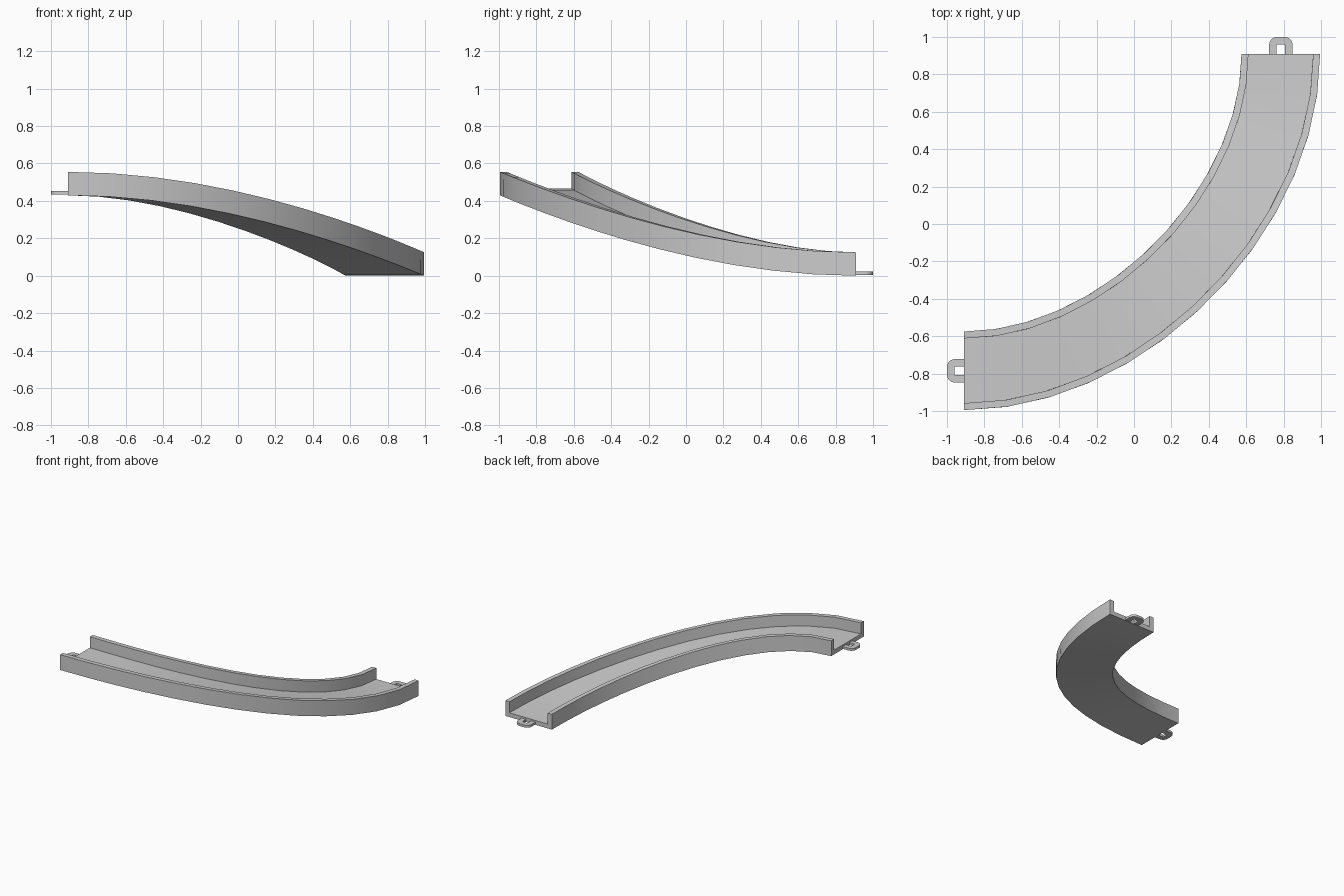
import bpy, bmesh, math
from mathutils import Vector
from mathutils.geometry import interpolate_bezier

if "Cube" in bpy.data.objects:
    bpy.data.objects.remove(bpy.data.objects["Cube"])

R, MID, END, RISE = 1.695, 0.785, 0.91, 0.43
SEGS = 13


def finish(name, bm, smooth=True):
    bmesh.ops.recalc_face_normals(bm, faces=bm.faces)
    mesh = bpy.data.meshes.new(name)
    bm.to_mesh(mesh)
    bm.free()
    ob = bpy.data.objects.new(name, mesh)
    bpy.context.collection.objects.link(ob)
    bpy.ops.object.select_all(action='DESELECT')
    bpy.context.view_layer.objects.active = ob
    ob.select_set(True)
    if smooth:
        bpy.ops.object.shade_smooth_by_angle(angle=math.radians(30))
    return ob


# Descending centre line: level at both ends, turning a quarter circle
p0 = Vector((-END, -MID, RISE))
p1 = p0 + Vector((R / 2, 0, 0))
p3 = Vector((MID, END, 0))
p2 = p3 - Vector((0, R / 2, 0))
path = interpolate_bezier(p0, p1, p2, p3, SEGS + 1)


def tangent(t):
    return ((p1 - p0) * (1 - t) ** 2 + (p2 - p1) * 2 * t * (1 - t)
            + (p3 - p2) * t * t).normalized()


# Channel: U-shaped profile swept along the centre line
half = [(0.21, 0), (0.21, 0.125), (0.173, 0.125), (0.173, 0.035)]
profile = half + [(-x, z) for x, z in reversed(half)]
bm = bmesh.new()
rings = []
for i, p in enumerate(path):
    tan = tangent(i / SEGS)
    side = tan.cross(Vector((0, 0, 1))).normalized()
    up = side.cross(tan)
    rings.append([bm.verts.new(p + side * x + up * z) for x, z in profile])
n = len(profile)
for a, b in zip(rings, rings[1:]):
    for k in range(n):
        m = (k + 1) % n
        bm.faces.new((a[k], a[m], b[m], b[k]))
bm.faces.new(rings[0])
bm.faces.new(rings[-1])
finish("track_channel", bm)


# Connector loops: flat rounded U with a square hole, one on each end
def connector(name, place, z0):
    outer, inner = [], []
    w, hole, r, length = 0.0625, 0.022, 0.042, 0.09
    outer.append((w, -0.005))
    inner.append((hole, -0.005))
    for i in range(6):
        a = math.pi / 2 * i / 5
        outer.append((w - r + r * math.cos(a), length - r + r * math.sin(a)))
        inner.append((hole, 0.049))
    outer += [(-x, y) for x, y in reversed(outer)]
    inner = [(hole, -0.005), (hole, 0.049), (-hole, 0.049), (-hole, -0.005)]
    bm = bmesh.new()
    pts = outer + inner[::-1]
    face = bm.faces.new([bm.verts.new((*place(x, y), z0)) for x, y in pts])
    ext = bmesh.ops.extrude_face_region(bm, geom=[face])
    top = [v for v in ext['geom'] if isinstance(v, bmesh.types.BMVert)]
    bmesh.ops.translate(bm, verts=top, vec=(0, 0, 0.019))
    finish(name, bm)


connector("lower_connector", lambda x, y: (MID + x, END + y), 0.003)
connector("upper_connector", lambda x, y: (-END - y, -MID + x), RISE + 0.003)
